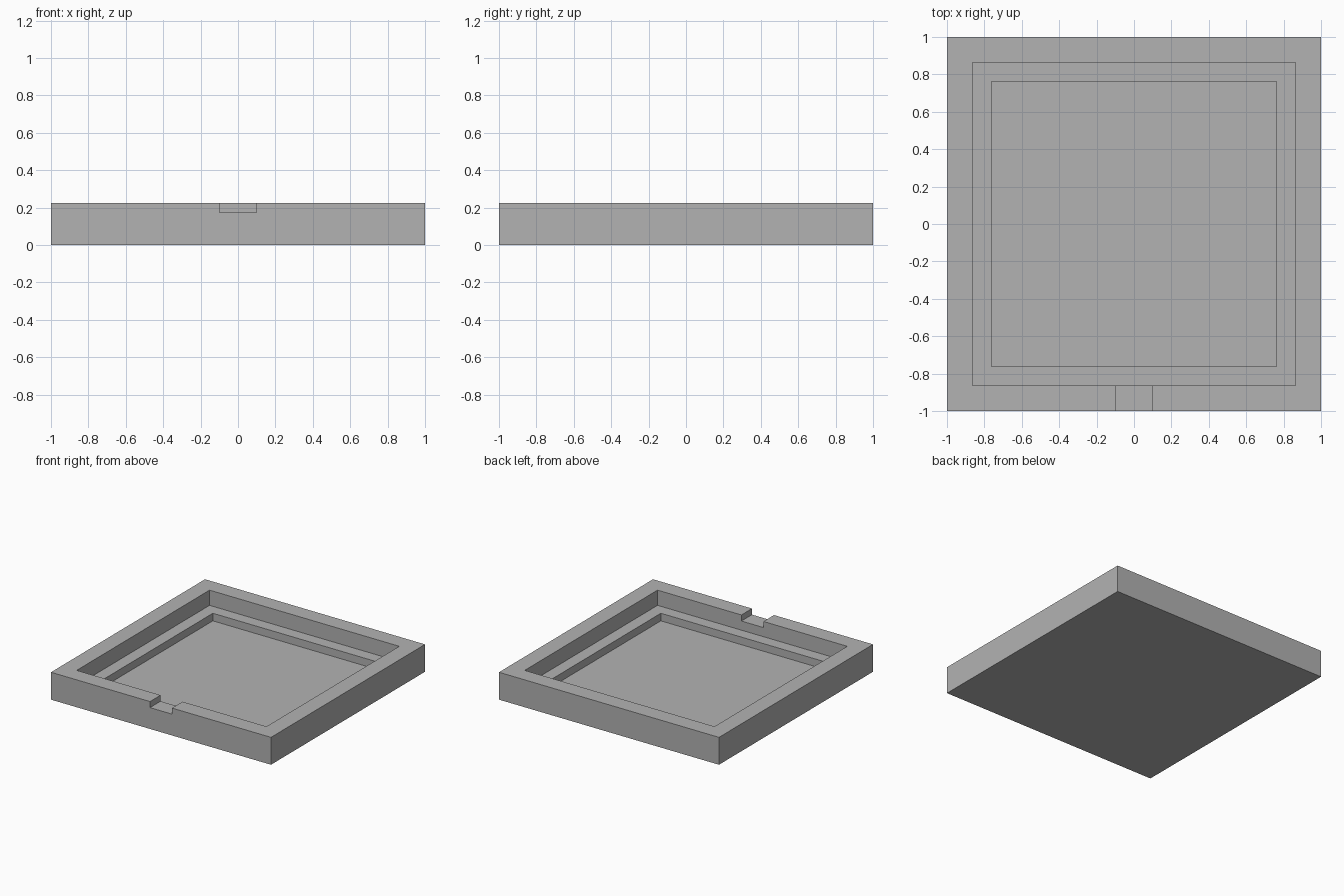
import bpy

cube = bpy.data.objects.get("Cube")
if cube:
    bpy.data.objects.remove(cube, do_unlink=True)

HEIGHT = 0.225
ABOVE = HEIGHT + 0.1  # cutters reach past the rim

grey = bpy.data.materials.new("plain_grey")
grey.use_nodes = True
colour = (0.448, 0.448, 0.448, 1)
grey.diffuse_color = colour
grey.node_tree.nodes["Principled BSDF"].inputs["Base Color"].default_value = colour


def box(name, x, y, z):
    """Box from (min, max) pairs on each axis."""
    spans = (x, y, z)
    bpy.ops.mesh.primitive_cube_add(size=1, location=[(a + b) / 2 for a, b in spans])
    ob = bpy.context.object
    ob.name = name
    ob.scale = [b - a for a, b in spans]
    bpy.ops.object.transform_apply(location=True, rotation=False, scale=True)
    ob.data.materials.append(grey)
    return ob


def cut(target, cutter):
    """Subtract the cutter, then discard it."""
    mod = target.modifiers.new(cutter.name, "BOOLEAN")
    mod.operation = "DIFFERENCE"
    mod.solver = "EXACT"
    mod.object = cutter
    bpy.context.view_layer.objects.active = target
    bpy.ops.object.modifier_apply(modifier=mod.name)
    bpy.data.objects.remove(cutter, do_unlink=True)


# Solid square block
tray = box("square_tray", (-1, 1), (-1, 1), (0, HEIGHT))

# Wide upper recess leaves the ledge, narrower one sinks to the floor
for name, half, floor in (("upper_recess", 0.8625, 0.1), ("lower_recess", 0.7625, 0.0375)):
    cut(tray, box(name, (-half, half), (-half, half), (floor, ABOVE)))

# Finger notch through the front rim
cut(tray, box("front_notch", (-0.1, 0.1), (-1.1, -0.8), (0.175, ABOVE)))
